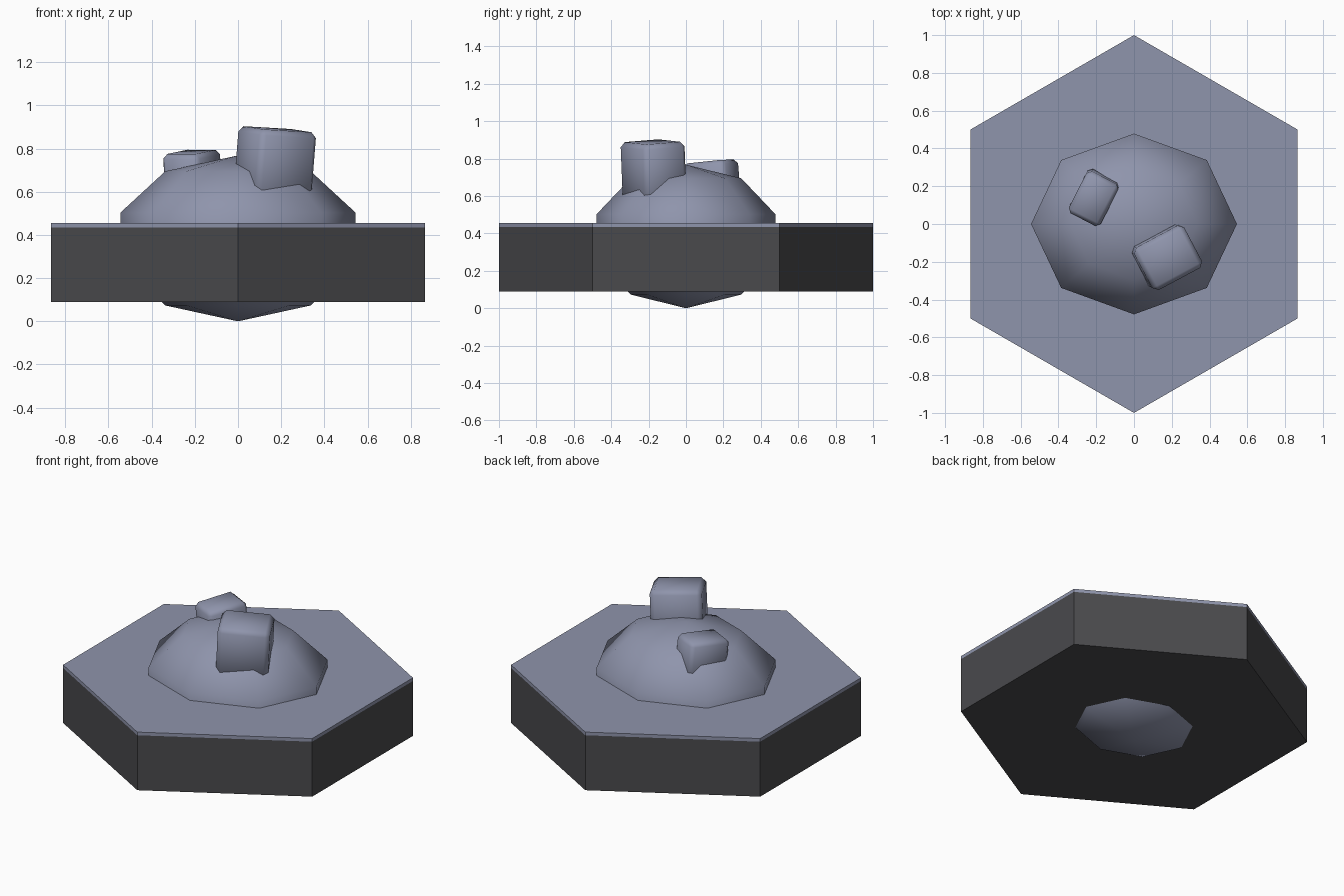
import bpy, bmesh, math
from mathutils import Matrix, Vector

if "Cube" in bpy.data.objects:
    bpy.data.objects.remove(bpy.data.objects["Cube"])


def material(name, rgb):
    m = bpy.data.materials.new(name)
    m.diffuse_color = (*rgb, 1)
    m.use_nodes = True
    m.node_tree.nodes["Principled BSDF"].inputs["Base Color"].default_value = m.diffuse_color
    return m


stone = material("blue_grey_stone", (0.275, 0.298, 0.412))
dark = material("dark_grey", (0.068, 0.068, 0.073))


def add_object(name, bm, mat, smooth=False):
    me = bpy.data.meshes.new(name)
    bmesh.ops.recalc_face_normals(bm, faces=bm.faces)
    for f in bm.faces:
        f.smooth = smooth
    bm.to_mesh(me)
    bm.free()
    me.materials.append(mat)
    ob = bpy.data.objects.new(name, me)
    bpy.context.collection.objects.link(ob)
    return ob


def hex_slab(name, z0, z1, mat):
    # hexagon with points on the y axis
    bm = bmesh.new()
    ring = [bm.verts.new((math.sin(i * math.pi / 3), math.cos(i * math.pi / 3), z0))
            for i in range(6)]
    face = bm.faces.new(ring)
    top = bmesh.ops.extrude_face_region(bm, geom=[face], use_keep_orig=True)
    verts = [g for g in top["geom"] if isinstance(g, bmesh.types.BMVert)]
    bmesh.ops.translate(bm, verts=verts, vec=(0, 0, z1 - z0))
    return add_object(name, bm, mat)


def rock(name, loc, size, up, angle, bevel):
    # chamfered box, turned about z and leaned along "up"
    bm = bmesh.new()
    bmesh.ops.create_cube(bm, size=1)
    bmesh.ops.scale(bm, vec=size, verts=bm.verts)
    bmesh.ops.bevel(bm, geom=bm.edges[:], offset=bevel, segments=1,
                    profile=0.5, affect='EDGES')
    lean = Vector((0, 0, 1)).rotation_difference(Vector(up)).to_matrix().to_4x4()
    bm.transform(Matrix.Translation(loc) @ lean @ Matrix.Rotation(math.radians(angle), 4, 'Z'))
    return add_object(name, bm, stone, smooth=True)


# Tile body and thin top layer
hex_slab("tile_base", 0.09, 0.435, dark)
hex_slab("tile_top", 0.435, 0.455, stone)

# Boulder passing through the tile
bm = bmesh.new()
bmesh.ops.create_uvsphere(bm, u_segments=8, v_segments=5, radius=1)
bmesh.ops.scale(bm, vec=(0.573, 0.503, 0.384), verts=bm.verts)
bmesh.ops.translate(bm, vec=(0, 0, 0.384), verts=bm.verts)
add_object("boulder", bm, stone, smooth=True)

# Two small rocks on the boulder
rock("large_rock", (0.17, -0.173, 0.725), (0.30, 0.255, 0.33), (0.08, -0.04, 1), 28, 0.026)
rock("small_rock", (-0.21, 0.143, 0.66), (0.25, 0.19, 0.25), (-0.04, -0.085, 1), 63, 0.022)
